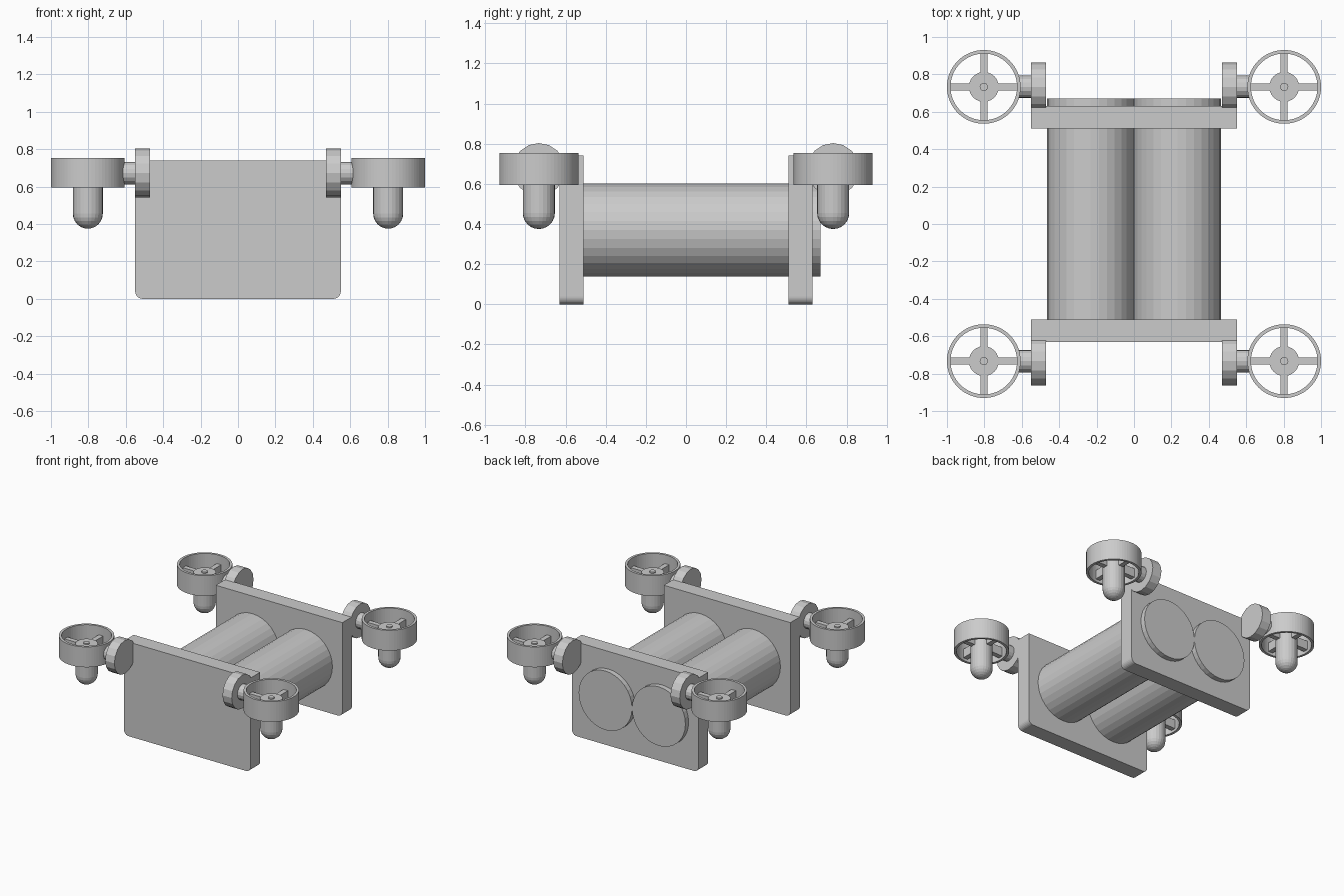
import bpy, bmesh, math
from mathutils import Matrix, Vector

cube = bpy.data.objects.get("Cube")
if cube:
    bpy.data.objects.remove(cube, do_unlink=True)

grey = bpy.data.materials.new("plain grey")
grey.use_nodes = True
colour = (0.6, 0.6, 0.6, 1)
grey.diffuse_color = colour
grey.node_tree.nodes["Principled BSDF"].inputs["Base Color"].default_value = colour


def make(name, bm):
    bmesh.ops.recalc_face_normals(bm, faces=bm.faces)
    mesh = bpy.data.meshes.new(name)
    bm.to_mesh(mesh)
    bm.free()
    mesh.materials.append(grey)
    obj = bpy.data.objects.new(name, mesh)
    bpy.context.collection.objects.link(obj)
    return obj


def cylinder(name, start, end, radius, sides):
    """Flat-sided cylinder running from start to end."""
    start, end = Vector(start), Vector(end)
    axis = end - start
    turn = axis.to_track_quat('Z', 'Y').to_matrix().to_4x4()
    bm = bmesh.new()
    bmesh.ops.create_cone(bm, cap_ends=True, segments=sides, radius1=radius,
                          radius2=radius, depth=axis.length,
                          matrix=Matrix.Translation((start + end) / 2) @ turn)
    return make(name, bm)


def box(name, centre, size):
    bm = bmesh.new()
    bmesh.ops.create_cube(bm, size=1, matrix=Matrix.Translation(centre)
                          @ Matrix.Diagonal((*size, 1)))
    return make(name, bm)


def lathe(name, profile, centre, sides, closed=False):
    """Spin an (r, z) profile about the vertical axis through centre."""
    bm = bmesh.new()
    verts = [bm.verts.new((r, 0, z)) for r, z in profile]
    pairs = list(zip(verts, verts[1:]))
    if closed:
        pairs.append((verts[-1], verts[0]))
    edges = [bm.edges.new(p) for p in pairs]
    bmesh.ops.spin(bm, geom=verts + edges, cent=(0, 0, 0), axis=(0, 0, 1),
                   angle=math.tau, steps=sides)
    bmesh.ops.remove_doubles(bm, verts=bm.verts, dist=0.0005)
    bmesh.ops.translate(bm, verts=bm.verts, vec=(centre[0], centre[1], 0))
    return make(name, bm)


def end_plate(name, y):
    """Upright plate with rounded lower corners."""
    half, top, r, thick = 0.55, 0.74, 0.04, 0.12
    arc = [math.radians(a) for a in range(0, 91, 15)]
    right = [(half - r + r * math.sin(a), r - r * math.cos(a)) for a in arc]
    right.append((half, top))
    outline = right + [(-x, z) for x, z in reversed(right)]
    bm = bmesh.new()
    face = bm.faces.new([bm.verts.new((x, y - thick / 2, z)) for x, z in outline])
    new = bmesh.ops.extrude_face_region(bm, geom=[face])["geom"]
    bmesh.ops.translate(bm, vec=(0, thick, 0),
                        verts=[v for v in new if isinstance(v, bmesh.types.BMVert)])
    return make(name, bm)


# Body: two end plates joined by twin tanks that poke out at the back
end_plate("front_plate", -0.57)
end_plate("back_plate", 0.57)
for side, sx in (("left", 1), ("right", -1)):
    x = sx * 0.232
    cylinder(side + "_tank", (x, -0.54, 0.37), (x, 0.67, 0.37), 0.232, 32)

# Rotor pods, one at each corner
ROTOR_X, ROTOR_Y, ARM_Z = 0.803, 0.733, 0.672
RING_R, RING_IN, HUB_R = 0.197, 0.178, 0.08
dome = [math.radians(a) for a in range(0, 91, 15)]
motor_profile = ([(0, 0.69), (HUB_R, 0.69)] +
                 [(HUB_R * math.cos(a), 0.455 - HUB_R * math.sin(a)) for a in dome])
ring_profile = [(RING_R, 0.594), (RING_R, 0.754), (RING_IN, 0.754), (RING_IN, 0.594)]

for end, sy in (("front", -1), ("back", 1)):
    for side, sx in (("left", 1), ("right", -1)):
        tag = f"{end}_{side}_"
        x, y = sx * ROTOR_X, sy * ROTOR_Y
        cylinder(tag + "pivot_disc", (sx * 0.47, y, ARM_Z), (sx * 0.55, y, ARM_Z), 0.131, 16)
        cylinder(tag + "arm", (sx * 0.54, y, ARM_Z), (sx * 0.62, y, ARM_Z), 0.06, 16)
        ring = lathe(tag + "duct_ring", ring_profile, (x, y), 64, closed=True)
        lathe(tag + "motor", motor_profile, (x, y), 24)
        cylinder(tag + "shaft", (x, y, 0.68), (x, y, 0.70), 0.022, 16)
        reach = (RING_IN + HUB_R) / 2 - 0.002
        length = RING_IN - HUB_R + 0.016
        for i, (dx, dy) in enumerate(((1, 0), (0, 1), (-1, 0), (0, -1))):
            size = (length if dx else 0.038, length if dy else 0.038, 0.07)
            box(f"{tag}spoke_{i + 1}", (x + dx * reach, y + dy * reach, 0.65), size)
